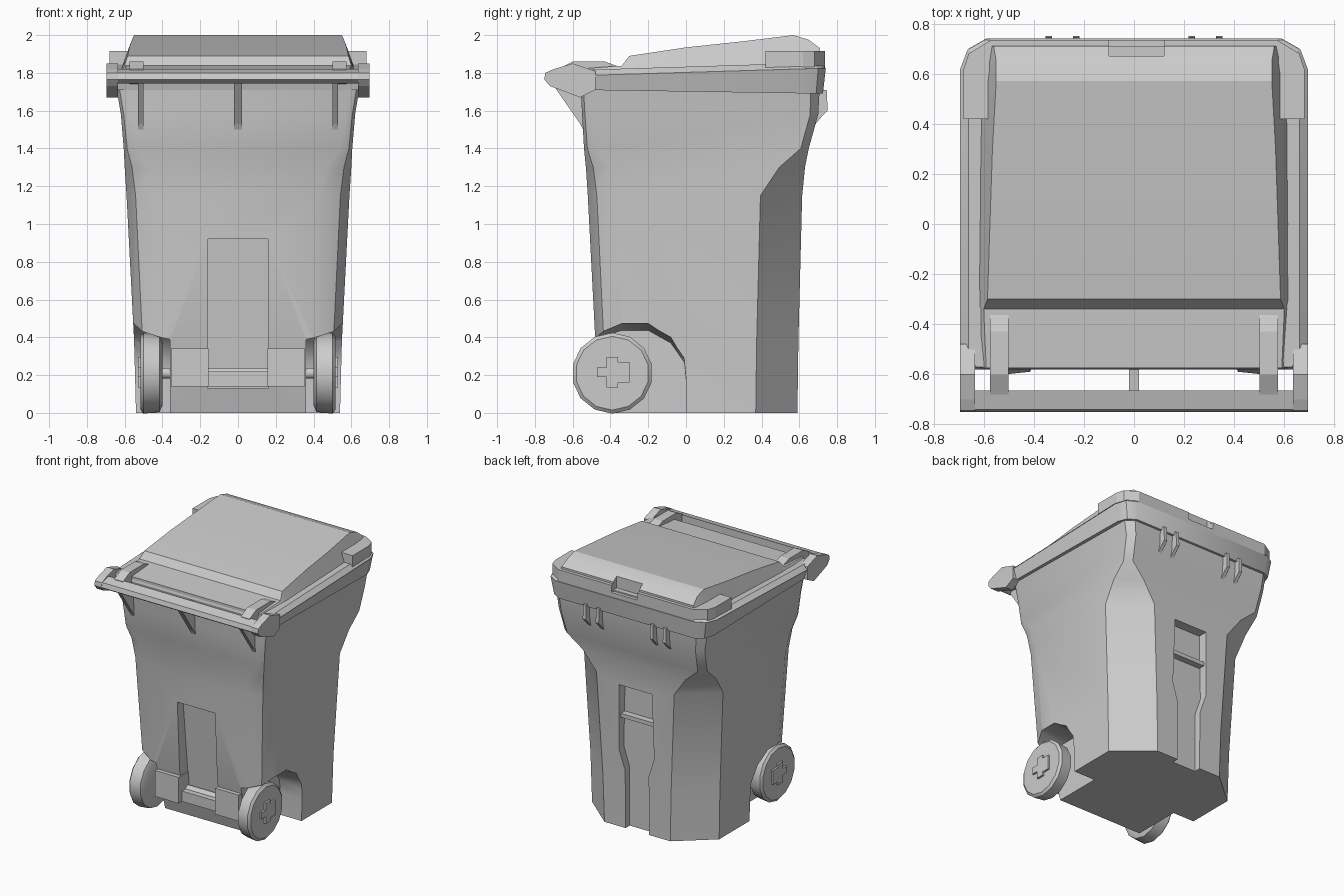
import bpy, bmesh, math
from mathutils import Vector

if "Cube" in bpy.data.objects:
    bpy.data.objects.remove(bpy.data.objects["Cube"])

grey = bpy.data.materials.new("bin_grey")
grey.diffuse_color = (0.6, 0.6, 0.6, 1)
grey.use_nodes = True
grey.node_tree.nodes["Principled BSDF"].inputs["Base Color"].default_value = grey.diffuse_color


def loft(name, loops, smooth=None):
    """Skin a list of equal-length vertex loops and cap both ends."""
    bm = bmesh.new()
    rings = [[bm.verts.new(p) for p in loop] for loop in loops]
    n = len(rings[0])
    for a, b in zip(rings, rings[1:]):
        for i in range(n):
            j = (i + 1) % n
            bm.faces.new((a[i], a[j], b[j], b[i]))
    bm.faces.new(rings[0])
    bm.faces.new(rings[-1])
    bmesh.ops.recalc_face_normals(bm, faces=bm.faces)
    me = bpy.data.meshes.new(name)
    bm.to_mesh(me)
    bm.free()
    me.materials.append(grey)
    ob = bpy.data.objects.new(name, me)
    bpy.context.collection.objects.link(ob)
    if smooth:
        shade(ob, smooth)
    return ob


def shade(ob, angle):
    bpy.ops.object.select_all(action='DESELECT')
    ob.select_set(True)
    bpy.context.view_layer.objects.active = ob
    bpy.ops.object.shade_smooth_by_angle(angle=math.radians(angle))


def box(name, x0, x1, y0, y1, z0, z1):
    return loft(name, [[(x0, y0, z), (x1, y0, z), (x1, y1, z), (x0, y1, z)] for z in (z0, z1)])


def side_prism(name, x0, x1, profile, inner_scale=1):
    """Extrude a (y, z) profile along x."""
    return loft(name, [[(x0, y, z * inner_scale) for y, z in profile],
                       [(x1, y, z) for y, z in profile]])


def mirrored(half):
    """Complete a right-hand outline across x = 0."""
    return half + [(-x, y) for x, y in reversed(half)]


def cut(target, cutters):
    for c in cutters:
        c.hide_render = True
        m = target.modifiers.new("cut", 'BOOLEAN')
        m.object, m.operation, m.solver = c, 'DIFFERENCE', 'EXACT'
    bpy.context.view_layer.update()
    dg = bpy.context.evaluated_depsgraph_get()
    me = bpy.data.meshes.new_from_object(target.evaluated_get(dg))
    target.modifiers.clear()
    target.data = me
    for c in cutters:
        bpy.data.objects.remove(c)


# Body: cut-off corners low down that square up towards the top
def section(z, h, y0, y1, cf, cb):
    half = [(h - cb, y0), (h - .3 * cb, y0 + .3 * cb), (h, y0 + cb),
            (h, y1 - cf * .85), (h - cf, y1)]
    return [(x, y, z) for x, y in mirrored(half)]


body = loft("body", [section(*s) for s in (
    (0, .54, -.37, .59, .26, .14),
    (.38, .55, -.48, .595, .26, .15),
    (1.15, .59, -.52, .615, .26, .16),
    (1.30, .60, -.53, .63, .16, .13),
    (1.40, .605, -.54, .65, .05, .06),
    (1.58, .62, -.55, .70, .05, .05),
    (1.76, .65, -.56, .71, .06, .05))])

# Wheel wells, front channel and back groove
arch = [(-.75, -.1), (-.75, .40), (-.49, .46), (-.34, .52), (-.2, .52),
        (-.08, .44), (-.01, .32), (0, .2), (0, -.1)]
cutters = [side_prism("well_cutter", s * .36, s * .8, arch, .84) for s in (-1, 1)]
cutters.append(loft("channel_cutter", [
    [(-.16, -.8, z), (.16, -.8, z), (.16, y, z), (-.16, y, z)]
    for z, y in ((.13, -.36), (.92, -.44))]))
cutters.append(loft("groove_cutter", [
    [(-w, .54, z), (w, .54, z), (w, .8, z), (-w, .8, z)]
    for z, w in ((-.1, .1), (.45, .1), (.6, .15), (1.1, .14))]))
cut(body, cutters)
shade(body, 30)
box("groove_bar", -.14, .14, .53, .59, .84, .87)

# Rim around the top of the body
def rim_loop(h, y0, y1, c, za, zb):
    pts = mirrored([(h - .03, y0), (h, y0 + .04), (h, y1 - c * 1.2), (h - .3 * c, y1 - .4 * c), (h - c, y1)])
    return [(x, y, za + (zb - za) * (y - y0) / (y1 - y0)) for x, y in pts]


loft("rim", [rim_loop(.665, -.56, .725, .09, 1.71, 1.69),
             rim_loop(.69, -.58, .74, .10, 1.785, 1.825)], 30)

# Lid: thin flange, raised crown and a thick lip on the high side
loft("lid_flange", [rim_loop(.695, -.58, .735, .10, 1.785, 1.825),
                    rim_loop(.66, -.57, .72, .10, 1.815, 1.855)], 20)
crown = loft("lid_crown", [
    [(-.63, y, 1.79), (-w, y, zt), (w, y, zt), (.63, y, 1.79)]
    for y, zt, w in ((-.575, 1.82, .59), (-.34, 1.838, .60), (-.30, 1.89, .585),
                     (0, 1.935, .575), (.3, 1.967, .565), (.57, 2.0, .55),
                     (.65, 1.975, .55), (.71, 1.93, .56))])
cut(crown, [box("notch_cutter", -.1, .12, .67, .9, 1.87, 2.1)])
shade(crown, 20)
lip_outline = mirrored([(.60, .42), (.68, .42), (.68, .62), (.66, .68), (.57, .735)])
lip = loft("lid_lip", [[(x, y, z) for x, y in lip_outline] for z in (1.82, 1.915)])
cut(lip, [box("notch_cutter", -.1, .12, .67, .9, 1.86, 2.1)])

# Handle bar with its end arms, hinge lugs and gussets
side_prism("handle_bar", -.69, .69, [(-.75, 1.765), (-.72, 1.745), (-.665, 1.765),
                                     (-.665, 1.82), (-.74, 1.80)])
arm = [(-.75, 1.765), (-.72, 1.73), (-.56, 1.67), (-.48, 1.71), (-.48, 1.81),
       (-.60, 1.85), (-.70, 1.82), (-.745, 1.80)]
gusset = [(-.72, 1.76), (-.52, 1.78), (-.52, 1.45), (-.56, 1.53)]
hinge = [(-.68, 1.76), (-.56, 1.74), (-.36, 1.80), (-.36, 1.835), (-.43, 1.86), (-.60, 1.86), (-.68, 1.82)]
for s, side in ((-1, "left"), (1, "right")):
    side_prism("handle_arm_" + side, s * .635, s * .695, arm)
    side_prism("hinge_lug_" + side, s * .50, s * .575, hinge)
    side_prism("handle_gusset_" + side, s * .50, s * .53, gusset)
side_prism("handle_gusset_middle", -.02, .02, gusset)

# Lift ribs under the rim at the back
rib = [(.66, 1.71), (.745, 1.71), (.75, 1.60), (.72, 1.57), (.62, 1.45)]
for i, x in enumerate((-.34, -.23, .23, .34)):
    side_prism("lift_rib_%d" % (i + 1), x - .013, x + .013, rib)

# Axle, its brackets and the wheels
def disc(y, z, x, r, n):
    return [(x, y + r * math.cos(2 * math.pi * (i + .5) / n),
             z + r * math.sin(2 * math.pi * (i + .5) / n)) for i in range(n)]


WY, WZ = -.39, .21
loft("axle", [disc(WY, WZ, x, .03, 8) for x in (-.45, .45)], 50)
box("axle_cover", -.17, .17, -.46, -.36, .14, .22)
for s, side in ((-1, "left"), (1, "right")):
    box("axle_bracket_" + side, *sorted((s * .155, s * .355)), -.50, -.34, .14, .34)
    loft("wheel_" + side, [disc(WY, WZ, s * x, r, 14) for x, r in
                           ((.40, .17), (.415, .205), (.50, .214), (.515, .195))], 35)
    xs = sorted((s * .505, s * .53))
    box("hub_bar_" + side, *xs, WY - .08, WY + .08, WZ - .02, WZ + .03)
    box("hub_post_" + side, *xs, WY - .03, WY + .03, WZ - .075, WZ + .085)
    box("hub_block_" + side, *xs, WY + .03, WY + .09, WZ - .05, WZ + .06)
